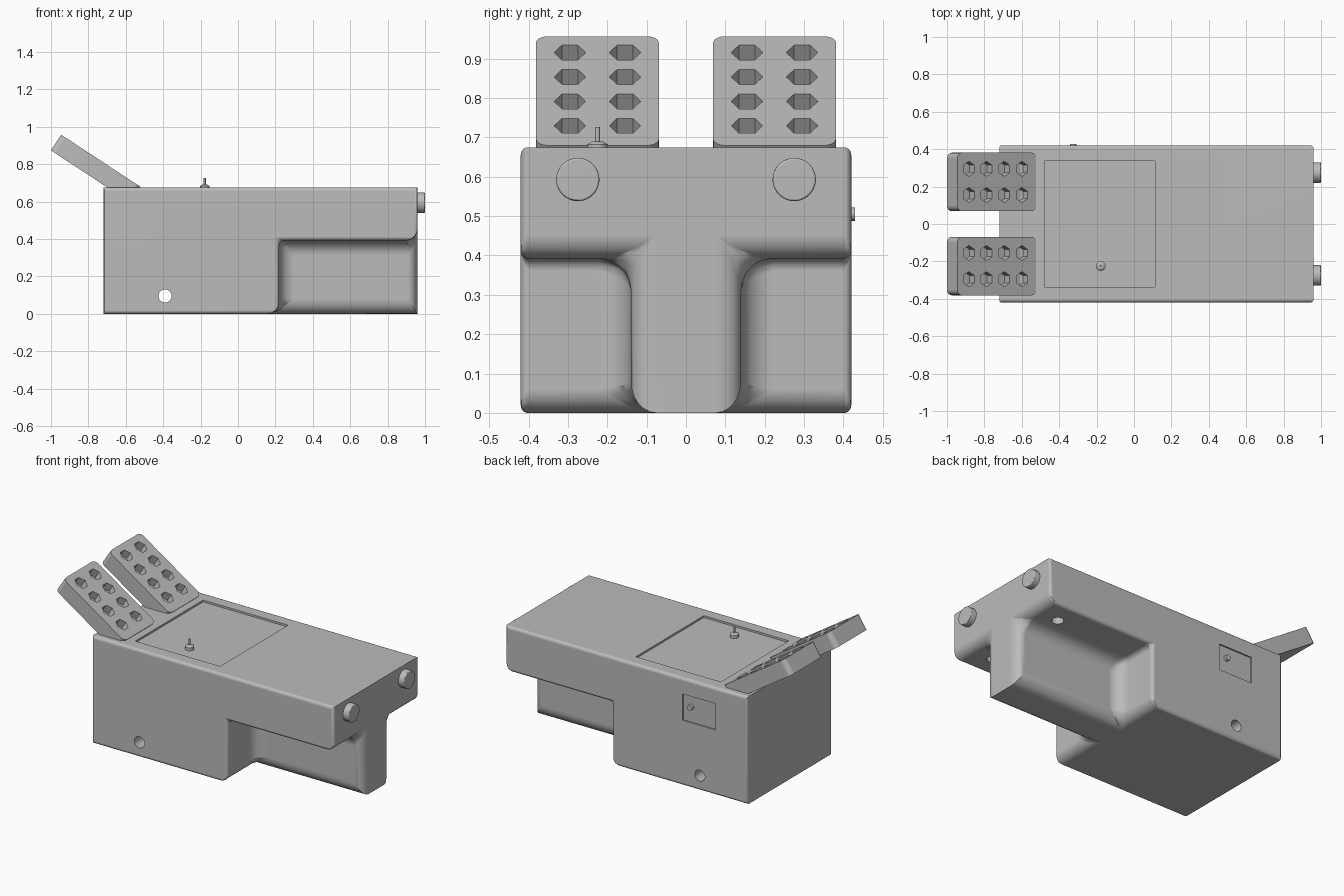
import bpy, bmesh, math
from mathutils import Matrix, Vector

cube = bpy.data.objects.get("Cube")
if cube:
    bpy.data.objects.remove(cube, do_unlink=True)

grey = bpy.data.materials.new("plain grey")
grey.use_nodes = True
grey.diffuse_color = (0.5, 0.5, 0.5, 1)
grey.node_tree.nodes["Principled BSDF"].inputs["Base Color"].default_value = (0.5, 0.5, 0.5, 1)


def make(name, bm):
    bmesh.ops.recalc_face_normals(bm, faces=bm.faces)
    mesh = bpy.data.meshes.new(name)
    bm.to_mesh(mesh)
    bm.free()
    mesh.materials.append(grey)
    ob = bpy.data.objects.new(name, mesh)
    bpy.context.collection.objects.link(ob)
    return ob


def select(ob):
    bpy.ops.object.select_all(action='DESELECT')
    ob.select_set(True)
    bpy.context.view_layer.objects.active = ob


def apply_all(ob):
    select(ob)
    for mod in list(ob.modifiers):
        bpy.ops.object.modifier_apply(modifier=mod.name)


def smooth(ob):
    select(ob)
    bpy.ops.object.shade_smooth_by_angle(angle=math.radians(30))
    mod = ob.modifiers.new("flat faces", 'WEIGHTED_NORMAL')
    mod.keep_sharp = True


def cut(ob, bm):
    cutter = make("cutter", bm)
    cutter.hide_render = True
    mod = ob.modifiers.new("cut", 'BOOLEAN')
    mod.operation = 'DIFFERENCE'
    mod.solver = 'EXACT'
    mod.object = cutter
    apply_all(ob)
    bpy.data.objects.remove(cutter, do_unlink=True)


def add_box(bm, lo, hi):
    lo, hi = Vector(lo), Vector(hi)
    mat = Matrix.Translation((lo + hi) / 2) @ Matrix.Diagonal((hi - lo).to_4d())
    return bmesh.ops.create_cube(bm, size=1, matrix=mat)["verts"]


def add_cylinder(bm, centre, radius, depth, axis='Z', sides=32, top=None):
    turn = {'X': Matrix.Rotation(math.pi / 2, 4, 'Y'),
            'Y': Matrix.Rotation(-math.pi / 2, 4, 'X'), 'Z': Matrix()}[axis]
    bmesh.ops.create_cone(bm, cap_ends=True, segments=sides, radius1=radius,
                          radius2=radius if top is None else top, depth=depth,
                          matrix=Matrix.Translation(centre) @ turn)


# Main body: a block with a notch on each side that leaves a central leg
X, Y, Z = (-0.72, 0.22, 0.96), (-0.42, -0.14, 0.14, 0.42), (0, 0.392, 0.675)
SIZE = (2, 3, 2)


def solid(c):
    inside = all(0 <= c[i] < SIZE[i] for i in range(3))
    return inside and not (c[0] == 1 and c[1] != 1 and c[2] == 0)


bm = bmesh.new()
for cell in [(i, j, k) for i in range(2) for j in range(3) for k in range(2)]:
    if not solid(cell):
        continue
    for axis in range(3):
        for side in (0, 1):
            near = list(cell)
            near[axis] += 2 * side - 1
            if solid(near):
                continue
            corners = []
            for a, b in ((0, 0), (1, 0), (1, 1), (0, 1)):
                p = list(cell)
                p[axis] += side
                p[(axis + 1) % 3] += a
                p[(axis + 2) % 3] += b
                corners.append(bm.verts.new((X[p[0]], Y[p[1]], Z[p[2]])))
            bm.faces.new(corners)
bmesh.ops.remove_doubles(bm, verts=bm.verts, dist=0.0001)
bmesh.ops.recalc_face_normals(bm, faces=bm.faces)
bmesh.ops.dissolve_limit(bm, angle_limit=0.01, verts=bm.verts, edges=bm.edges)


# Edge radius by direction and place
def radius(edge):
    a, b = (v.co for v in edge.verts)
    m, d = (a + b) / 2, b - a
    outer, notch, front = abs(m.y) > 0.3, abs(m.x - X[1]) < 0.01, m.x > 0.9
    if abs(d.x) > 0.01:
        return 0.02 if outer else 0.08
    if abs(d.z) > 0.01:
        if outer:
            return 0.01 if m.x < -0.7 else 0.02
        return 0.08 if notch else 0.05
    middle = abs(m.z - Z[1]) < 0.01
    if notch:
        return 0.03 if middle else 0.06
    return 0.06 if front and middle else 0


weight = bm.edges.layers.float.new("bevel_weight_edge")
for e in bm.edges:
    e[weight] = radius(e) * 10
body = make("body", bm)
bevel = body.modifiers.new("rounding", 'BEVEL')
bevel.width = 0.1
bevel.segments = 6
bevel.limit_method = 'WEIGHT'
bevel.use_clamp_overlap = False
apply_all(body)

# Recessed lid, side panel, cross hole and two holes under the overhang
bm = bmesh.new()
add_box(bm, (-0.478, -0.337, 0.663), (0.112, 0.337, 0.8))
add_box(bm, (-0.5, 0.41, 0.41), (-0.27, 0.5, 0.575))
add_cylinder(bm, (-0.39, 0, 0.095), 0.035, 1, 'Y')
for s in (-1, 1):
    add_cylinder(bm, (0.79, s * 0.28, 0.39), 0.035, 0.1)
cut(body, bm)
smooth(body)

# Tilted paddles with hexagonal pockets
TILT, LENGTH, THICK = math.radians(33.3), 0.505, 0.1
turn = Matrix.Rotation(TILT, 4, 'Y')
for s, name in ((-1, "right_paddle"), (1, "left_paddle")):
    bm = bmesh.new()
    add_box(bm, (0, -0.156, -THICK), (LENGTH, 0.156, 0))
    upright = [e for e in bm.edges if abs(e.verts[0].co.z - e.verts[1].co.z) > 0.05]
    bmesh.ops.bevel(bm, geom=upright, offset=0.03, segments=6, profile=0.5, affect='EDGES')
    paddle = make(name, bm)
    bm = bmesh.new()
    for row in range(4):
        for side in (-1, 1):
            add_cylinder(bm, (0.075 + 0.113 * row, side * 0.07, 0), 0.04, 0.1, sides=6)
    # point each hexagon across the paddle
    for v in bm.verts:
        assert abs(v.co.y) < 0.156
    cut(paddle, bm)
    smooth(paddle)
    paddle.matrix_world = Matrix.Translation((-0.945, s * 0.225, 0.957)) @ turn

# Round end knobs
for s, name in ((-1, "right_end_knob"), (1, "left_end_knob")):
    bm = bmesh.new()
    add_cylinder(bm, (0.975, s * 0.275, 0.593), 0.055, 0.05, 'X', 40)
    rim = [e for e in bm.edges if all(v.co.x > 0.99 for v in e.verts)]
    bmesh.ops.bevel(bm, geom=rim, offset=0.006, segments=3, profile=0.5, affect='EDGES')
    smooth(make(name, bm))

# Toggle switch on the lid
bm = bmesh.new()
add_cylinder(bm, (-0.178, -0.225, 0.67), 0.026, 0.024)
add_cylinder(bm, (-0.178, -0.225, 0.686), 0.026, 0.008, top=0.014)
smooth(make("switch_base", bm))
bm = bmesh.new()
add_cylinder(bm, (-0.178, -0.225, 0.705), 0.006, 0.042, sides=16)
smooth(make("switch_lever", bm))

# Small button on the side panel
bm = bmesh.new()
add_cylinder(bm, (-0.325, 0.418, 0.505), 0.017, 0.022, 'Y', 24)
smooth(make("side_button", bm))
